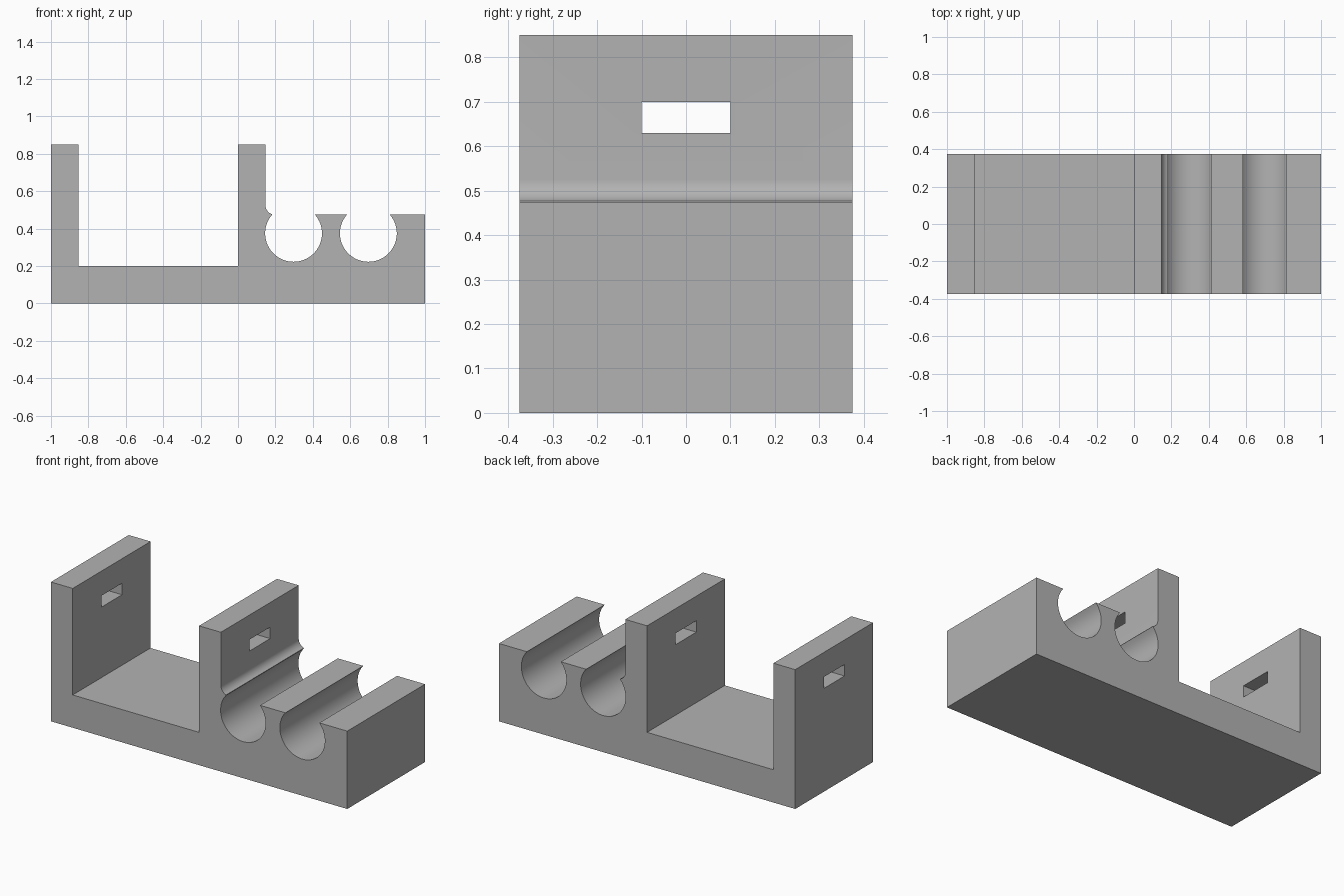
import bpy, bmesh
from math import asin, cos, sin, pi, radians
from mathutils import Vector

cube = bpy.data.objects.get("Cube")
if cube:
    bpy.data.objects.remove(cube, do_unlink=True)

DEPTH = 0.75
BASE_Z, TOP_Z, BLOCK_Z = 0.2, 0.85, 0.475
WALL = 0.147
HOLE_R, HOLE_Z = 0.152, 0.375

grey = bpy.data.materials.new("plain grey")
grey.use_nodes = True
colour = (0.45, 0.45, 0.45, 1)
grey.diffuse_color = colour
grey.node_tree.nodes["Principled BSDF"].inputs["Base Color"].default_value = colour


def arc(cx, cz, r, start, end, steps):
    """Points along an arc in the x-z plane."""
    angles = [start + (end - start) * i / steps for i in range(steps + 1)]
    return [(cx + r * cos(a), cz + r * sin(a)) for a in angles]


def extrude_profile(name, points, depth):
    """Solid made by sweeping an x-z outline along y, centred on y = 0."""
    bm = bmesh.new()
    face = bm.faces.new([bm.verts.new((x, -depth / 2, z)) for x, z in points])
    swept = bmesh.ops.extrude_face_region(bm, geom=[face])["geom"]
    bmesh.ops.translate(bm, vec=Vector((0, depth, 0)),
                        verts=[v for v in swept if isinstance(v, bmesh.types.BMVert)])
    bmesh.ops.recalc_face_normals(bm, faces=bm.faces)
    mesh = bpy.data.meshes.new(name)
    bm.to_mesh(mesh)
    bm.free()
    mesh.materials.append(grey)
    obj = bpy.data.objects.new(name, mesh)
    bpy.context.collection.objects.link(obj)
    return obj


# Outline: base and block, two open round channels, fillet, two upright walls
lip = asin((BLOCK_Z - HOLE_Z) / HOLE_R)
outline = [(-1, 0), (1, 0), (1, BLOCK_Z)]
for x in (0.697, 0.297):
    outline += arc(x, HOLE_Z, HOLE_R, lip, -pi - lip, 48)
outline += arc(WALL + 0.05, BLOCK_Z + 0.05, 0.05, radians(253), pi, 10)
outline += [(WALL, TOP_Z), (0, TOP_Z), (0, BASE_Z),
            (WALL - 1, BASE_Z), (WALL - 1, TOP_Z), (-1, TOP_Z)]
holder = extrude_profile("holder_body", outline, DEPTH)

# Strap slot through both walls
slot = extrude_profile("slot_cutter",
                       [(-1.2, 0.63), (0.4, 0.63), (0.4, 0.7), (-1.2, 0.7)], 0.2)
slot.hide_render = True
cut = holder.modifiers.new("strap_slots", 'BOOLEAN')
cut.operation = 'DIFFERENCE'
cut.solver = 'EXACT'
cut.object = slot

bpy.ops.object.select_all(action='DESELECT')
holder.select_set(True)
bpy.context.view_layer.objects.active = holder
bpy.ops.object.modifier_apply(modifier=cut.name)
bpy.data.objects.remove(slot, do_unlink=True)
bpy.ops.object.shade_smooth_by_angle(angle=radians(30))
